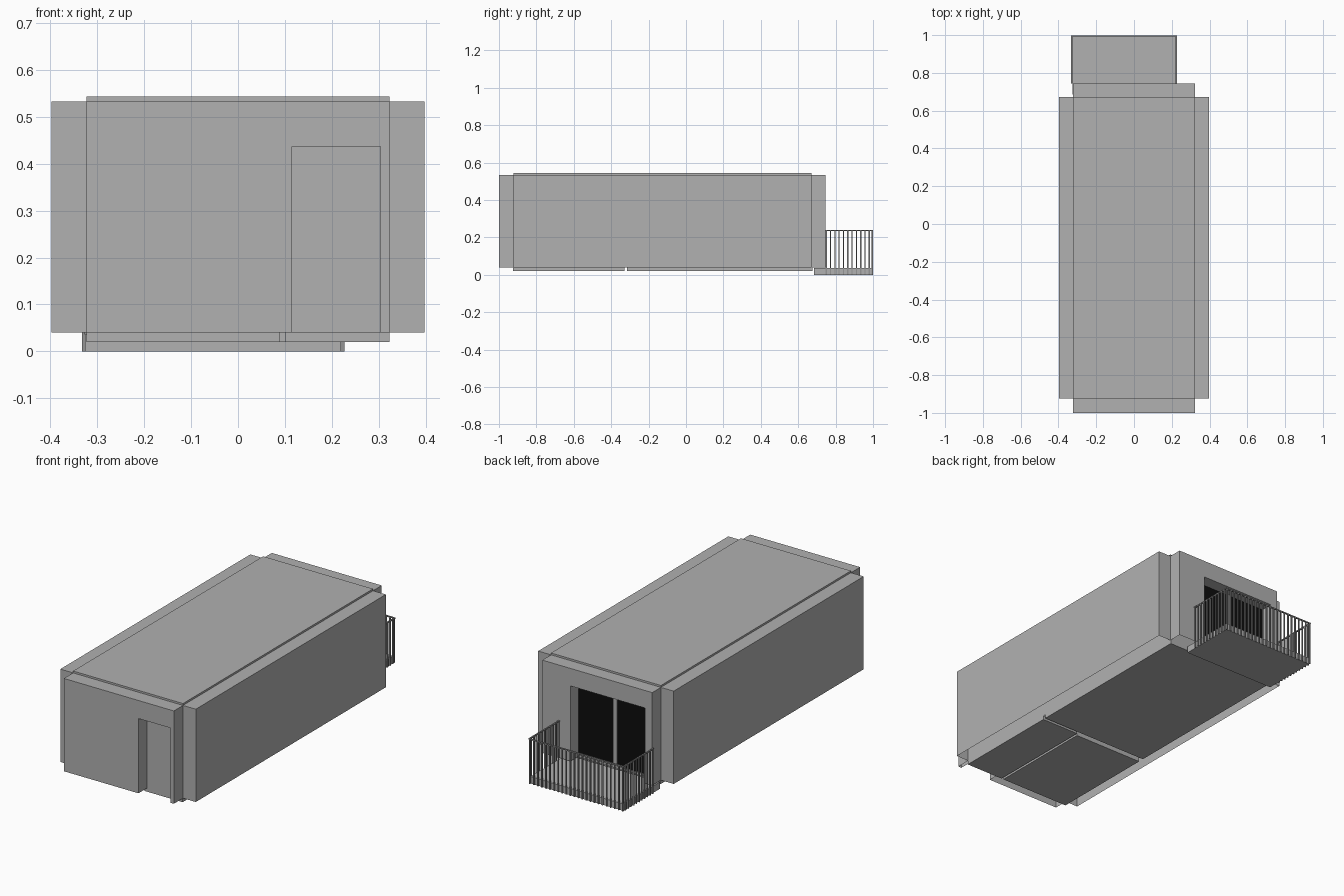
import bpy, bmesh

if "Cube" in bpy.data.objects:
    bpy.data.objects.remove(bpy.data.objects["Cube"])


def material(name, value):
    m = bpy.data.materials.new(name)
    m.diffuse_color = (value, value, value, 1)
    m.use_nodes = True
    m.node_tree.nodes["Principled BSDF"].inputs["Base Color"].default_value = m.diffuse_color
    return m


CONCRETE = material("concrete_grey", 0.44)
METAL = material("railing_grey", 0.3)
GLASS = material("black_glass", 0.004)

WALL_LOW, WALL_TOP = 0.04, 0.533


def finish(name, bm, mat):
    bmesh.ops.recalc_face_normals(bm, faces=bm.faces[:])
    mesh = bpy.data.meshes.new(name)
    bm.to_mesh(mesh)
    bm.free()
    mesh.materials.append(mat)
    ob = bpy.data.objects.new(name, mesh)
    bpy.context.collection.objects.link(ob)
    return ob


def add_box(bm, x0, x1, y0, y1, z0, z1):
    cube = bmesh.ops.create_cube(bm, size=1)
    for v in cube["verts"]:
        v.co = (x1 if v.co.x > 0 else x0,
                y1 if v.co.y > 0 else y0,
                z1 if v.co.z > 0 else z0)


def drop_bottom(bm):
    # walls are shells that are open underneath
    low = [f for f in bm.faces
           if all(abs(v.co.z - WALL_LOW) < 1e-5 for v in f.verts)]
    bmesh.ops.delete(bm, geom=low, context='FACES')


def box(name, x0, x1, y0, y1, z0, z1, mat=CONCRETE, open_bottom=False):
    bm = bmesh.new()
    add_box(bm, x0, x1, y0, y1, z0, z1)
    bmesh.ops.recalc_face_normals(bm, faces=bm.faces[:])
    ob_bm = bm
    if open_bottom:
        drop_bottom(ob_bm)
    return finish(name, ob_bm, mat)


def end_wall(name, y0, y1, door_x0, door_x1, door_top):
    # wall profile with a full-height opening, extruded through its thickness
    profile = [(-0.323, WALL_LOW), (-0.323, WALL_TOP), (0.323, WALL_TOP),
               (0.323, WALL_LOW), (door_x1, WALL_LOW), (door_x1, door_top),
               (door_x0, door_top), (door_x0, WALL_LOW)]
    bm = bmesh.new()
    face = bm.faces.new([bm.verts.new((x, y0, z)) for x, z in profile])
    new = bmesh.ops.extrude_face_region(bm, geom=[face], use_keep_orig=True)
    for g in new["geom"]:
        if isinstance(g, bmesh.types.BMVert):
            g.co.y = y1
    bmesh.ops.recalc_face_normals(bm, faces=bm.faces[:])
    drop_bottom(bm)
    return finish(name, bm, CONCRETE)


# long side walls
for side, x0, x1 in (("left", -0.398, -0.323), ("right", 0.323, 0.398)):
    box(side + "_wall", x0, x1, -0.923, 0.672, WALL_LOW, WALL_TOP, open_bottom=True)

# end walls with openings
end_wall("front_wall", -1.0, -0.923, 0.115, 0.304, 0.437)
end_wall("back_wall", 0.672, 0.745, -0.28, 0.157, 0.44)

# roof slab, slightly proud of the walls
box("roof_slab", -0.323, 0.323, -0.923, 0.672, 0.52, 0.543)

# floor panels, one per room
box("living_floor", -0.323, 0.323, -0.315, 0.675, 0.02, 0.04)
box("hall_floor", 0.1, 0.323, -0.926, -0.33, 0.02, 0.04)
box("bathroom_floor", -0.323, 0.088, -0.926, -0.345, 0.02, 0.04)

# inner partitions standing in the gaps between floor panels
box("cross_partition", -0.323, 0.323, -0.345, -0.315, WALL_LOW, 0.52, open_bottom=True)
box("hall_partition", 0.088, 0.1, -0.923, -0.345, WALL_LOW, 0.52, open_bottom=True)

# recessed entrance door
box("front_door", 0.113, 0.306, -0.93, -0.91, WALL_LOW, 0.44)

# sliding glass door to the balcony
box("balcony_glass", -0.28, 0.157, 0.672, 0.678, 0.05, 0.44, GLASS)
bm = bmesh.new()
add_box(bm, -0.072, -0.05, 0.67, 0.684, 0.04, 0.44)
add_box(bm, -0.28, 0.157, 0.67, 0.684, 0.04, 0.052)
finish("glass_door_frame", bm, CONCRETE)

# balcony slab
BX0, BX1, BY0, BY1 = -0.326, 0.22, 0.685, 0.992
box("balcony_slab", BX0, BX1, BY0, BY1, 0.0, 0.036)

# balcony railing: upright bars outside the slab with a thin top rail
T, TOP = 0.007, 0.24
bm = bmesh.new()
count = 24
for i in range(count):
    x = BX0 + (BX1 - BX0) * i / (count - 1)
    add_box(bm, x - 0.003, x + 0.003, BY1, BY1 + T, 0.0, TOP - 0.006)
count = 11
for i in range(count):
    y = 0.75 + (BY1 - 0.012 - 0.75) * i / (count - 1)
    for x0 in (BX0 - T, BX1):
        add_box(bm, x0, x0 + T, y - 0.003, y + 0.003, 0.0, TOP - 0.006)
finish("railing_bars", bm, METAL)

bm = bmesh.new()
add_box(bm, BX0 - T, BX1 + T, BY1, BY1 + T, TOP - 0.006, TOP)
for x0 in (BX0 - T, BX1):
    add_box(bm, x0, x0 + T, 0.745, BY1, TOP - 0.006, TOP)
finish("railing_top", bm, METAL)
